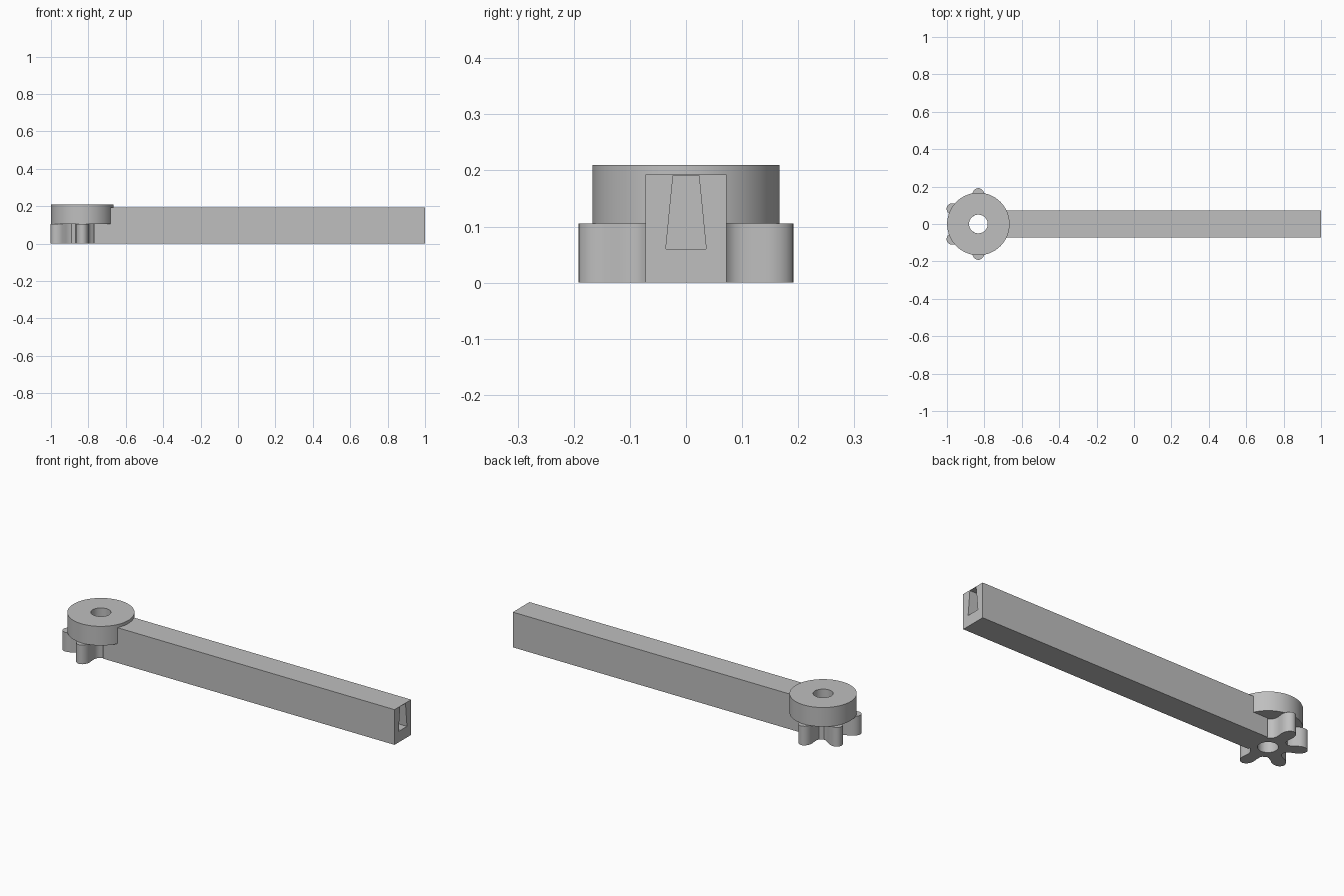
import bpy, bmesh
from math import sin, cos, radians, atan2, hypot
from mathutils import Vector

if "Cube" in bpy.data.objects:
    bpy.data.objects.remove(bpy.data.objects["Cube"])

HUB_X = -0.832
BORE = 0.05
CORE = 0.087

grey = bpy.data.materials.new("plain grey")
grey.use_nodes = True
grey.diffuse_color = (0.52, 0.52, 0.52, 1)
grey.node_tree.nodes["Principled BSDF"].inputs["Base Color"].default_value = grey.diffuse_color


def finish(name, bm, smooth=True):
    bmesh.ops.recalc_face_normals(bm, faces=bm.faces)
    mesh = bpy.data.meshes.new(name)
    bm.to_mesh(mesh)
    bm.free()
    mesh.materials.append(grey)
    obj = bpy.data.objects.new(name, mesh)
    bpy.context.collection.objects.link(obj)
    if smooth:
        bpy.ops.object.select_all(action='DESELECT')
        obj.select_set(True)
        bpy.context.view_layer.objects.active = obj
        bpy.ops.object.shade_smooth_by_angle(angle=radians(32))
    return obj


def bored_plate(name, outline, z0, z1):
    """Extrude a closed outline around the hub axis, with a round bore."""
    bm = bmesh.new()
    loops = []
    for z in (z0, z1):
        outer = [bm.verts.new((x + HUB_X, y, z)) for x, y in outline]
        inner = [bm.verts.new((HUB_X + BORE * x / hypot(x, y), BORE * y / hypot(x, y), z))
                 for x, y in outline]
        loops.append((outer, inner))
    (bo, bi), (to, ti) = loops
    n = len(outline)
    for i in range(n):
        j = (i + 1) % n
        for a, b in ((bo, to), (to, ti), (ti, bi), (bi, bo)):
            bm.faces.new((a[i], a[j], b[j], b[i]))
    return finish(name, bm)


def polar(r, a):
    return r * cos(a), r * sin(a)


# Round hub cap
bored_plate("hub_disc", [polar(0.167, radians(a * 5)) for a in range(72)], 0.105, 0.21)

# Four rounded gear teeth on the side facing away from the arm
half = [(CORE, -0.036), (0.10, -0.032), (0.12, -0.032)]
half += [(0.145 + 0.047 * sin(radians(t)), -0.035 * cos(radians(t))) for t in range(0, 90, 15)]
tooth = half + [(0.192, 0)] + [(r, -w) for r, w in reversed(half)]
outline = []
for deg in (90, 150, 210, 270):
    a = radians(deg)
    for r, w in tooth:
        outline.append((r * cos(a) - w * sin(a), r * sin(a) + w * cos(a)))
# Plain core arc on the arm side
outline += [polar(CORE, radians(a)) for a in range(300, 425, 6)]
bored_plate("gear_teeth", outline, 0, 0.105)

# Long square arm with a tapered blind slot in its free end
bm = bmesh.new()
bmesh.ops.create_cube(bm, size=1)
x0, x1, height = -0.77, 1.0, 0.193
for v in bm.verts:
    v.co = ((x0 + x1) / 2 + v.co.x * (x1 - x0), v.co.y * 0.144, (v.co.z + 0.5) * height)
bm.normal_update()
end = max(bm.faces, key=lambda f: f.normal.x)
bmesh.ops.inset_individual(bm, faces=[end], thickness=0.01)
for v in end.verts:
    side = 1 if v.co.y > 0 else -1
    top = v.co.z > height / 2
    v.co = (x1, side * (0.023 if top else 0.036), 0.191 if top else 0.06)
slot = bmesh.ops.extrude_face_region(bm, geom=[end])["geom"]
bmesh.ops.translate(bm, vec=Vector((-0.2, 0, 0)),
                    verts=[g for g in slot if isinstance(g, bmesh.types.BMVert)])
if end.is_valid:
    bmesh.ops.delete(bm, geom=[end], context='FACES_ONLY')
finish("arm", bm, smooth=False)
